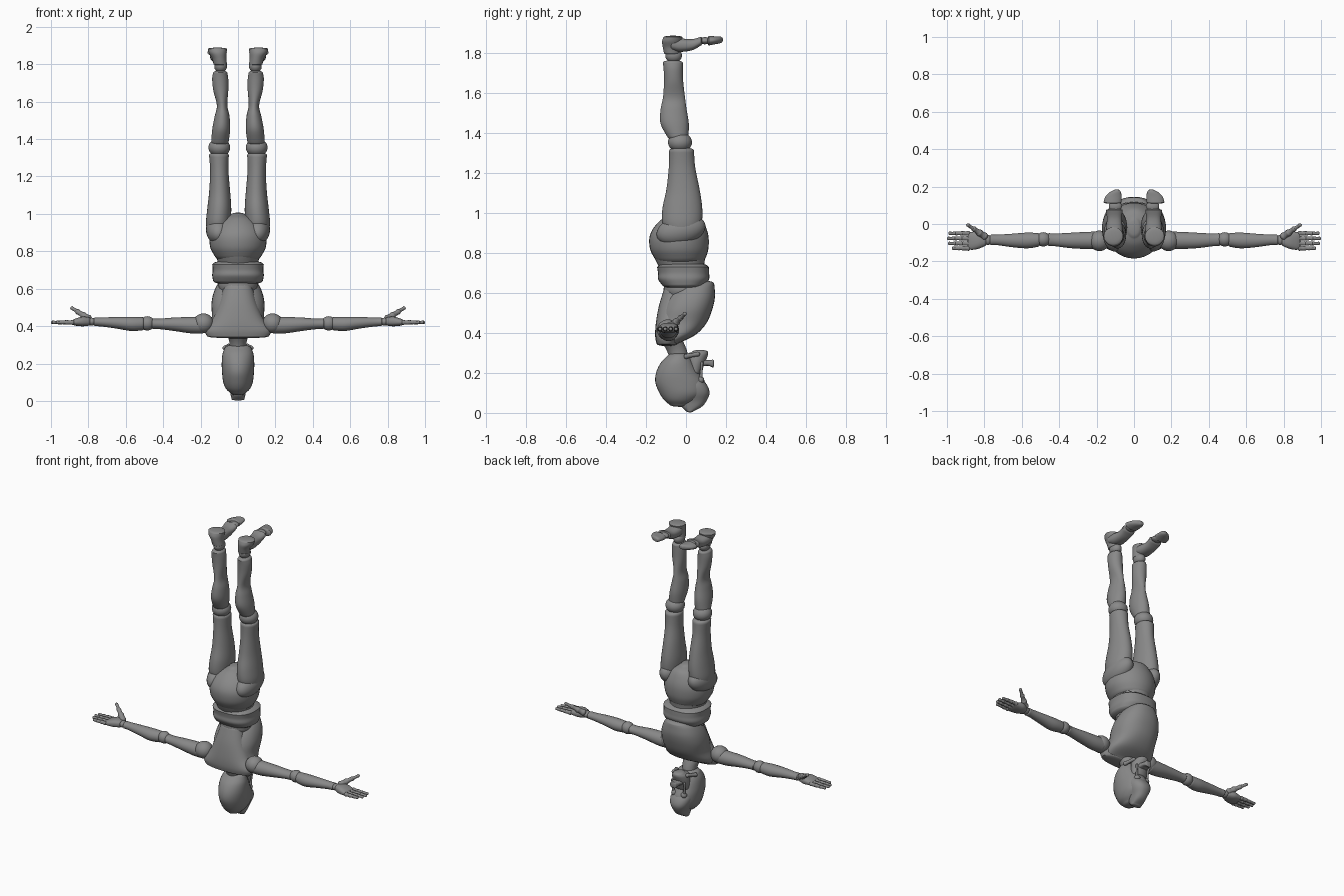
import bpy, bmesh, math
from mathutils import Vector, Matrix

grey = bpy.data.materials.new("dark_grey")
grey.diffuse_color = (.25, .25, .25, 1)


def finish(bm, name):
    bmesh.ops.recalc_face_normals(bm, faces=bm.faces)
    me = bpy.data.meshes.new(name)
    bm.to_mesh(me)
    bm.free()
    me.materials.append(grey)
    ob = bpy.data.objects.new(name, me)
    bpy.context.collection.objects.link(ob)
    bpy.ops.object.select_all(action='DESELECT')
    ob.select_set(True)
    bpy.context.view_layer.objects.active = ob
    bpy.ops.object.shade_smooth_by_angle(angle=math.radians(45))
    return ob


def spline(rows, steps=5):
    """Catmull-Rom interpolation through the section rows."""
    out = []
    for i in range(len(rows) - 1):
        p0, p1, p2, p3 = rows[max(i - 1, 0)], rows[i], rows[i + 1], rows[min(i + 2, len(rows) - 1)]
        for s in range(steps):
            t = s / steps
            out.append([0.5 * (2 * b + (c - a) * t + (2 * a - 5 * b + 4 * c - d) * t * t
                               + (3 * b - a - 3 * c + d) * t ** 3)
                        for a, b, c, d in zip(p0, p1, p2, p3)])
    return out + [list(rows[-1])]


def loft(name, axis, rows, side=1, power=2.0, dome=0.3, n=32):
    """rows: (position on axis, centre a, centre b, radius a, radius b)."""
    secs = spline(rows)
    first, last = secs[0], secs[-1]
    sgn = 1 if last[0] > first[0] else -1

    def cap(r, d):
        h = dome * min(r[3], r[4])
        return [[r[0] + d * h * math.sin(a), r[1], r[2], r[3] * math.cos(a), r[4] * math.cos(a)]
                for a in (math.radians(x) for x in (25, 50, 70, 84))]
    secs = cap(first, -sgn)[::-1] + secs + cap(last, sgn)
    bm = bmesh.new()
    rings = []
    for t, ca, cb, ra, rb in secs:
        ring = []
        for k in range(n):
            c, s = math.cos(2 * math.pi * k / n), math.sin(2 * math.pi * k / n)
            a = ca + ra * math.copysign(abs(c) ** (2 / power), c)
            b = cb + rb * math.copysign(abs(s) ** (2 / power), s)
            p = {'X': (t, a, b), 'Y': (a, t, b), 'Z': (a, b, t)}[axis]
            ring.append(bm.verts.new((p[0] * side, p[1], p[2])))
        rings.append(ring)
    for r, q in zip(rings, rings[1:]):
        for k in range(n):
            bm.faces.new((r[k], r[(k + 1) % n], q[(k + 1) % n], q[k]))
    bm.faces.new(rings[0])
    bm.faces.new(rings[-1])
    return finish(bm, name)


def ball(name, centre, radii, side=1, tilt=0):
    bm = bmesh.new()
    bmesh.ops.create_uvsphere(bm, u_segments=28, v_segments=16, radius=1)
    m = (Matrix.Translation((centre[0] * side, centre[1], centre[2]))
         @ Matrix.Rotation(tilt, 4, 'X') @ Matrix.Diagonal((*radii, 1)))
    bmesh.ops.transform(bm, matrix=m, verts=bm.verts)
    return finish(bm, name)


def segment(name, p, q, r, side=1):
    """Tapered capsule-like bone between two points."""
    p, q = Vector(p), Vector(q)
    ob = loft(name, 'Z', [(0, 0, 0, r, r), ((q - p).length / 2, 0, 0, r * .8, r * .8),
                          ((q - p).length, 0, 0, r * .9, r * .9)], dome=.8, n=14)
    m = Matrix.Translation(p) @ (q - p).to_track_quat('Z', 'Y').to_matrix().to_4x4()
    ob.data.transform(m)
    if side < 0:
        ob.data.transform(Matrix.Diagonal((-1, 1, 1, 1)))
        ob.data.flip_normals()


# Head, upside down, face towards +y
loft("skull", 'Z', [(.043, 0, -.03, .042, .055), (.065, 0, -.025, .064, .085), (.1, 0, -.018, .079, .115),
                    (.15, 0, -.028, .085, .125), (.2, 0, -.04, .087, .11),
                    (.25, 0, -.042, .083, .085), (.285, 0, -.035, .07, .058)])
loft("forehead_ridge", 'Z', [(.008, 0, .02, .034, .018), (.03, 0, .028, .039, .05), (.06, 0, .035, .046, .068),
                             (.1, 0, .04, .062, .078), (.14, 0, .03, .068, .075), (.18, 0, .01, .06, .06)],
     power=2.4)
loft("jaw", 'Z', [(.2, 0, .045, .05, .03), (.25, 0, .05, .055, .045), (.29, 0, .055, .05, .055),
                  (.305, 0, .07, .036, .04)])
loft("mouth", 'Y', [(.08, 0, .25, .035, .018), (.11, 0, .25, .028, .014), (.135, 0, .247, .022, .02)], power=3)
for side, tag in ((1, "right"), (-1, "left")):
    ball(f"eye_{tag}", (.035, .072, .165), (.019, .019, .019), side)
    segment(f"cheek_rod_{tag}", (.04, .075, .18), (.045, .08, .25), .008, side)
    segment(f"jaw_hinge_{tag}", (.07, 0, .283), (.05, .06, .295), .013, side)

# Neck and torso
loft("neck", 'Z', [(.25, 0, -.03, .045, .045), (.31, 0, -.045, .045, .05), (.36, 0, -.07, .06, .055)])
loft("chest", 'Z', [(.35, 0, -.09, .15, .055), (.39, 0, -.053, .155, .1), (.45, 0, -.02, .14, .123),
                    (.52, 0, .004, .142, .128), (.58, 0, .025, .13, .12), (.63, 0, .045, .105, .098),
                    (.65, 0, .07, .08, .07)], power=2.3, dome=.2)
loft("shoulder_yoke", 'Z', [(.345, 0, -.095, .165, .052), (.38, 0, -.092, .175, .062),
                            (.44, 0, -.08, .135, .072), (.53, 0, -.06, .1, .077),
                            (.62, 0, -.045, .075, .065)], power=2.4, dome=.2)
ball("upper_waist_ball", (0, -.015, .62), (.105, .097, .08))
loft("waist_ring", 'Z', [(.64, 0, -.012, .132, .108), (.67, 0, -.012, .138, .128), (.7, 0, -.012, .135, .128),
                         (.73, 0, -.015, .138, .13)], power=2.5, dome=.2)
loft("lower_waist", 'Z', [(.72, 0, -.02, .105, .11), (.77, 0, -.03, .115, .125),
                          (.8, 0, -.03, .13, .135)])
loft("pelvis", 'Z', [(.775, 0, -.03, .125, .128), (.82, 0, -.034, .148, .146), (.88, 0, -.035, .152, .148),
                     (.93, 0, -.03, .13, .13), (.975, 0, -.02, .085, .095), (.995, 0, -.02, .04, .055)])

for side, tag in ((1, "right"), (-1, "left")):
    # Leg
    ball(f"hip_{tag}", (.105, -.025, .915), (.066, .125, .075), side, .25)
    loft(f"thigh_{tag}", 'Z', [(.91, .105, -.02, .062, .085), (.96, .105, -.02, .066, .1),
                               (1.03, .1, -.018, .064, .099), (1.12, .098, -.015, .056, .083),
                               (1.23, .1, -.02, .049, .066), (1.315, .102, -.022, .053, .062)], side)
    ball(f"knee_{tag}", (.1, -.03, 1.355), (.058, .06, .05), side)
    loft(f"shin_{tag}", 'Z', [(1.38, .097, -.04, .046, .052), (1.45, .09, -.057, .048, .071),
                              (1.52, .085, -.062, .04, .065), (1.58, .085, -.06, .028, .055),
                              (1.66, .092, -.062, .04, .048), (1.72, .095, -.064, .043, .048),
                              (1.755, .095, -.066, .038, .05)], side)
    ball(f"ankle_{tag}", (.093, -.062, 1.79), (.034, .042, .036), side)
    loft(f"foot_heel_{tag}", 'Z', [(1.8, .095, -.07, .036, .04), (1.83, .1, -.07, .038, .046),
                                   (1.86, .108, -.07, .047, .05), (1.882, .11, -.065, .052, .048)], side, dome=.15)
    loft(f"foot_{tag}", 'Y', [(-.07, .107, 1.848, .042, .032), (-.03, .105, 1.842, .044, .034),
                              (.03, .105, 1.844, .04, .028), (.075, .105, 1.862, .045, .022)], side, power=2.4)
    ball(f"toe_joint_{tag}", (.1, .095, 1.864), (.035, .03, .018), side)
    loft(f"toes_{tag}", 'Y', [(.115, .115, 1.864, .048, .024), (.145, .11, 1.866, .044, .02),
                              (.17, .1, 1.868, .03, .017), (.181, .092, 1.868, .015, .012)], side)

    # Arm
    ball(f"shoulder_{tag}", (.185, -.09, .415), (.055, .055, .053), side)
    loft(f"upper_arm_{tag}", 'X', [(.19, -.088, .405, .047, .045), (.25, -.088, .405, .046, .044),
                                   (.34, -.088, .41, .041, .036), (.42, -.085, .412, .034, .028),
                                   (.455, -.083, .413, .034, .028)], side)
    ball(f"elbow_{tag}", (.485, -.082, .415), (.04, .038, .038), side)
    loft(f"forearm_{tag}", 'X', [(.51, -.085, .413, .036, .035), (.57, -.088, .412, .042, .038),
                                 (.65, -.088, .418, .036, .031), (.73, -.085, .422, .028, .024),
                                 (.765, -.085, .423, .028, .023)], side)
    ball(f"wrist_{tag}", (.783, -.085, .424), (.025, .027, .021), side)
    loft(f"palm_{tag}", 'X', [(.795, -.085, .425, .032, .022), (.83, -.086, .425, .046, .026),
                              (.865, -.09, .422, .048, .02), (.885, -.09, .42, .045, .013)], side, power=2.5)

    # Fingers and thumb, three bones each
    for f, (y, tip) in enumerate(((-.05, .992), (-.077, 1.0), (-.104, .994), (-.13, .972))):
        for j in range(3):
            a, b = (.885 + (tip - .885) * k for k in (j / 3, (j + .8) / 3))
            segment(f"finger_{f}_{j}_{tag}", (a, y, .42), (b, y, .42), .0135 - .0015 * j, side)
    base, end = Vector((.8, -.065, .44)), Vector((.893, -.002, .5))
    for j in range(3):
        segment(f"thumb_{j}_{tag}", base.lerp(end, j / 3), base.lerp(end, (j + .85) / 3), .021 - .005 * j, side)
